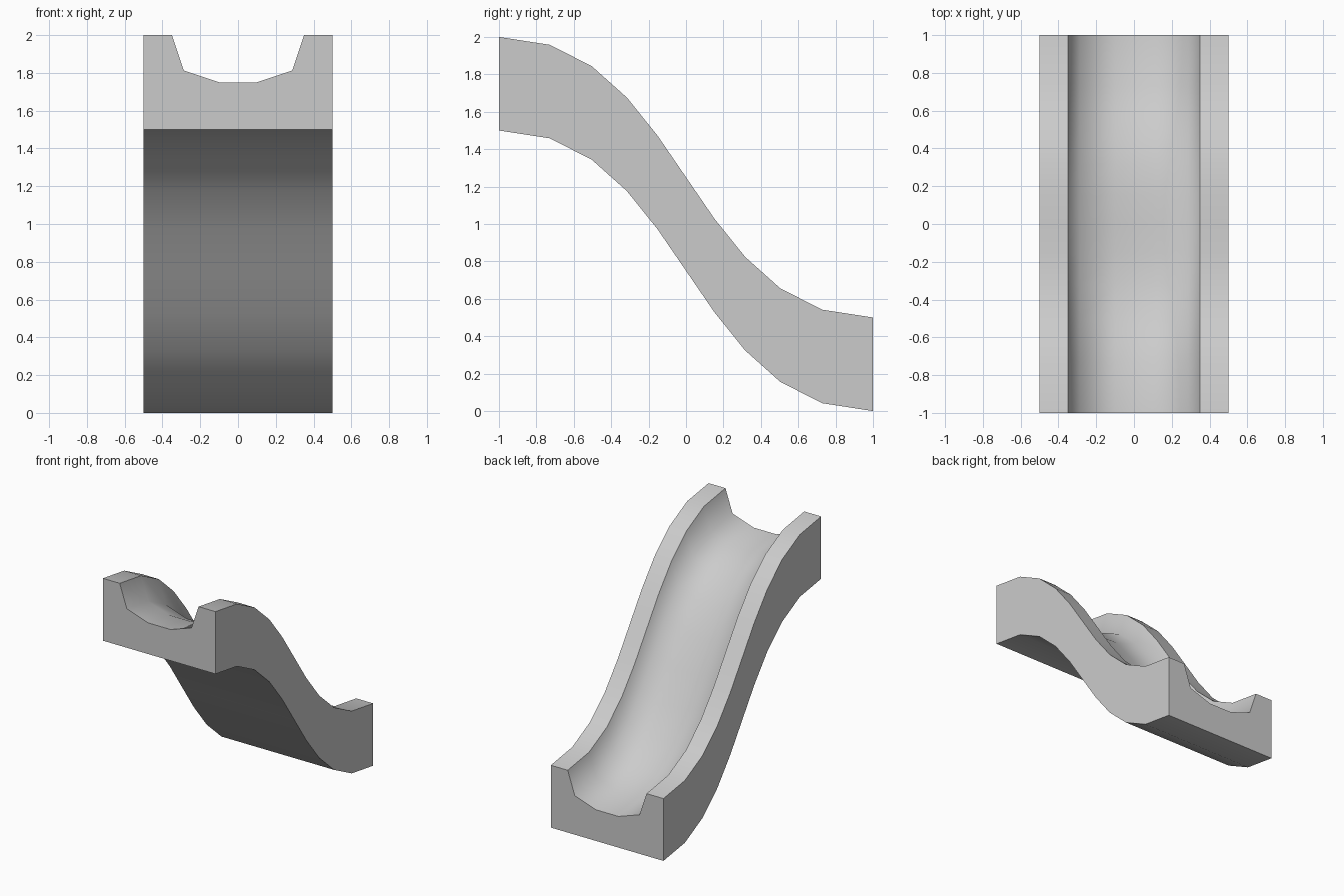
import bpy, bmesh, math

if "Cube" in bpy.data.objects:
    bpy.data.objects.remove(bpy.data.objects["Cube"])

# Half of the channel cross-section (x, height), from the floor outwards
half = [(0.1, 0.25), (0.287, 0.313), (0.35, 0.5), (0.5, 0.5), (0.5, 0.0)]
section = half + [(-x, z) for x, z in reversed(half)]

# S-curve of the slide: cubic Bezier from the high front to the low back
STEPS = 10
def path(t):
    y = -(1 - t) ** 3 + t ** 3
    z = 1.5 * (1 - 3 * t * t + 2 * t ** 3)
    return y, z

# Sweep the section along the curve, keeping it upright
bm = bmesh.new()
rings = []
for i in range(STEPS + 1):
    y, z = path(i / STEPS)
    rings.append([bm.verts.new((sx, y, z + sz)) for sx, sz in section])
n = len(section)
for a, b in zip(rings, rings[1:]):
    for j in range(n):
        k = (j + 1) % n
        bm.faces.new((a[j], a[k], b[k], b[j]))

# End caps
bm.faces.new(rings[0])
bm.faces.new(rings[-1])
bmesh.ops.recalc_face_normals(bm, faces=bm.faces)

mesh = bpy.data.meshes.new("slide_channel")
bm.to_mesh(mesh)
bm.free()
slide = bpy.data.objects.new("slide_channel", mesh)
bpy.context.collection.objects.link(slide)

# Smooth channel and curves, crisp rims and ends
bpy.context.view_layer.objects.active = slide
slide.select_set(True)
bpy.ops.object.shade_smooth_by_angle(angle=math.radians(58))
